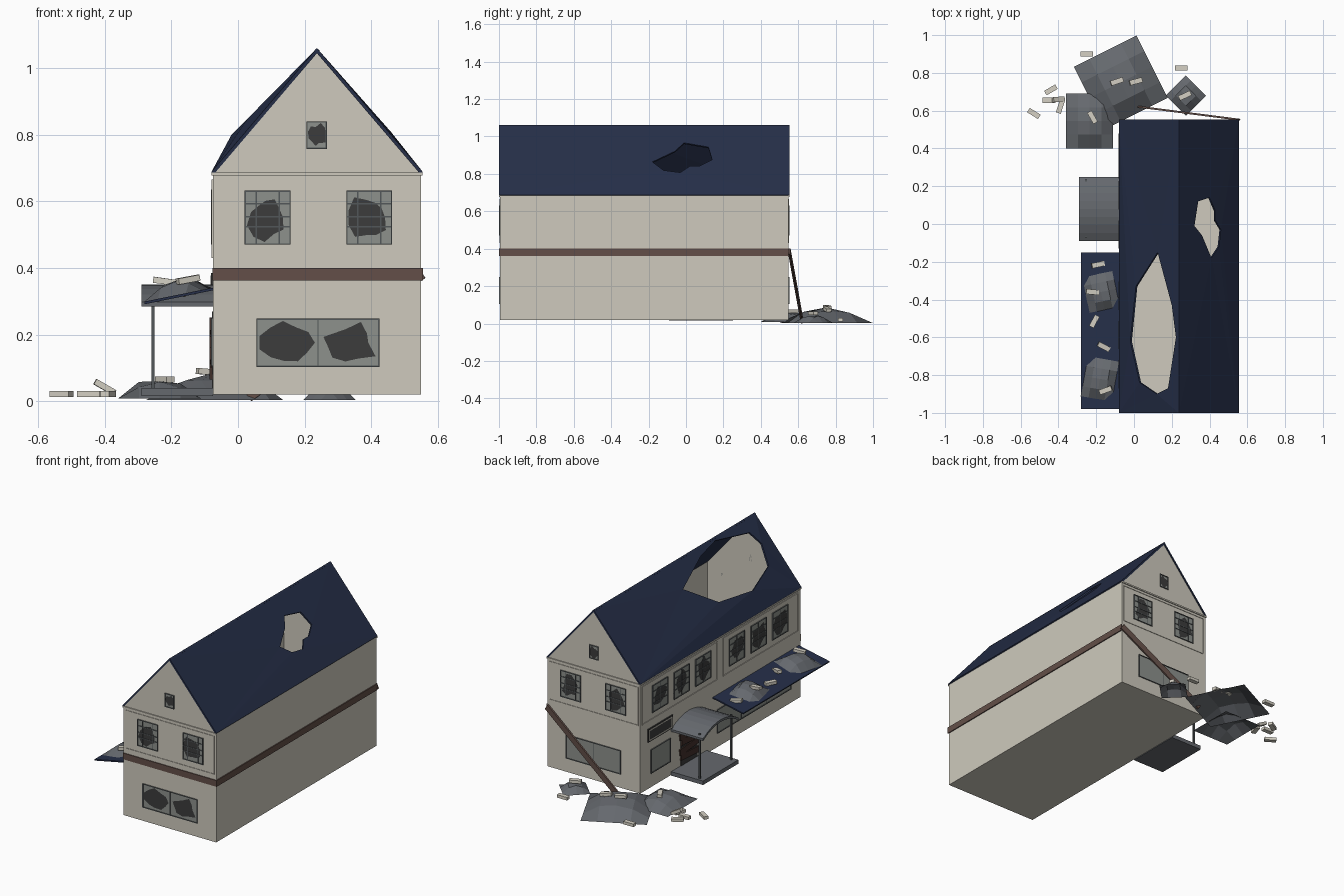
import bpy, bmesh, math, random
from mathutils import Matrix, Vector

if "Cube" in bpy.data.objects:
    bpy.data.objects.remove(bpy.data.objects["Cube"])

random.seed(4)

def mat(name, r, g, b):
    m = bpy.data.materials.new(name)
    m.diffuse_color = (r, g, b, 1)
    m.use_nodes = True
    m.node_tree.nodes["Principled BSDF"].inputs["Base Color"].default_value = m.diffuse_color
    return m

WALL = mat("cream plaster", .62, .59, .51)
NAVY = mat("navy slate", .019, .028, .065)
BROWN = mat("brown timber", .125, .078, .065)
DOOR = mat("dark door wood", .055, .03, .024)
GREY = mat("grey rubble", .13, .14, .155)
FRAME = mat("window frame grey", .085, .095, .1)
GLASS = mat("pale glass", .27, .285, .265)
DARK = mat("broken dark", .045, .045, .045)
BRICK = mat("pale brick", .66, .63, .55)

X0, X1, Y0, Y1 = -.075, .55, -.995, .548
ZB, ZE, XR, ZR = .02, .685, .237, 1.06
parts = {}

def part(name, material):
    return parts.setdefault(name, (bmesh.new(), material))[0]

def box(name, material, size, loc, rot=Matrix.Identity(4)):
    m = Matrix.Translation(loc) @ rot @ Matrix.Diagonal((*size, 1))
    bmesh.ops.create_cube(part(name, material), size=1, matrix=m)

# map a flat point (u along wall, z, depth outward) to each wall
WALLS = {
    "front": lambda u, z, d: Vector((u, Y0 - d, z)),
    "back": lambda u, z, d: Vector((u, Y1 + d, z)),
    "left": lambda u, z, d: Vector((X0 - d, u, z)),
    "right": lambda u, z, d: Vector((X1 + d, u, z)),
}

def plate(name, material, wall, u0, u1, z0, z1, d):
    a, b = WALLS[wall](u0, z0, 0), WALLS[wall](u1, z1, d)
    box(name, material, [abs(b[i] - a[i]) for i in range(3)], (a + b) / 2)

def border(name, material, wall, u0, u1, z0, z1, t, d):
    plate(name, material, wall, u0, u1, z0, z0 + t, d)
    plate(name, material, wall, u0, u1, z1 - t, z1, d)
    plate(name, material, wall, u0, u0 + t, z0, z1, d)
    plate(name, material, wall, u1 - t, u1, z0, z1, d)

def shard(wall, u0, u1, z0, z1, d):
    bm = part(wall + "_broken_panes", DARK)
    n, vs = 11, []
    for i in range(n):
        a = math.tau * i / n
        r = random.uniform(.62, 1.15)
        u = max(-1, min(1, r * math.cos(a)))
        z = max(-1, min(1, r * math.sin(a)))
        vs.append(bm.verts.new(WALLS[wall]((u0 + u1) / 2 + u * (u1 - u0) * .45,
                                           (z0 + z1) / 2 + z * (z1 - z0) * .45, d)))
    bm.faces.new(vs)

def window(wall, u0, u1, z0, z1, rows=(), cols=(), broken=True, split=1):
    plate(wall + "_glass", GLASS, wall, u0, u1, z0, z1, .002)
    w = (u1 - u0) / split
    if broken:
        for i in range(split):
            shard(wall, u0 + i * w, u0 + (i + 1) * w, z0, z1, .003)
    fr = wall + "_window_frames"
    border(fr, FRAME, wall, u0, u1, z0, z1, .004, .006)
    for r in rows:
        z = z0 + (z1 - z0) * r
        plate(fr, FRAME, wall, u0, u1, z - .0025, z + .0025, .005)
    for c in cols:
        u = u0 + (u1 - u0) * c
        plate(fr, FRAME, wall, u - .002, u + .002, z0, z1, .0045)

# hollow house shell: floor, side walls and gable ends
bm = part("house_walls", WALL)
outline = [(X0, ZB), (X1, ZB), (X1, ZE), (XR, ZR - .012), (X0, ZE)]
f = [bm.verts.new((x, Y0, z)) for x, z in outline]
b = [bm.verts.new((x, Y1, z)) for x, z in outline]
bm.faces.new(f)
bm.faces.new(b[::-1])
for i, j in ((1, 0), (2, 1), (0, 4)):
    bm.faces.new((f[i], f[j], b[j], b[i]))

# roof slopes with torn holes, edges of the holes lifted a little
def slope(name, xe, hole, lift):
    bm = part(name, NAVY)
    edges = []
    rect = [(xe, -1), (XR, -1), (XR, .553), (xe, .553)]
    loops = [[bm.verts.new((x, y, 0)) for x, y in pts] for pts in (rect, hole)]
    for vs in loops:
        edges += [bm.edges.new((vs[i - 1], vs[i])) for i in range(len(vs))]
    bmesh.ops.triangle_fill(bm, edges=edges, use_beauty=True, normal=(0, 0, 1))
    bm.normal_update()
    for fc in bm.faces:
        if fc.normal.z < 0:
            fc.normal_flip()
    for v in bm.verts:
        t = (v.co.x - xe) / (XR - xe)
        v.co.z = .688 + t * (ZR - .688) + (lift * (1 - t) if v in loops[1] else 0)

slope("roof_left", -.08, [(.125, -.15), (.2, -.43), (.222, -.6), (.18, -.87), (.12, -.9),
                          (.03, -.84), (-.02, -.62), (.01, -.33)], .05)
slope("roof_right", .555, [(.34, .12), (.40, .14), (.43, .07), (.43, .02), (.46, -.03),
                           (.45, -.12), (.41, -.18), (.36, -.06), (.32, -.01)], .012)

# windows of the two gable ends, cornice and wall panels
for w in ("front", "back"):
    for u in (.02, .325):
        window(w, u, u + .138, .47, .632, rows=(.33, .52, .76), cols=(.25, .75))
    window(w, .205, .267, .757, .84)
    window(w, .055, .425, .103, .248, broken=(w == "front"), split=2, cols=(.5,))
    plate(w + "_cornice", WALL, w, X0 - .004, X1 + .004, .677, .686, .006)
    border(w + "_panel", WALL, w, -.062, .537, .43, .665, .004, .003)

# left wall: two bays of three windows, shop windows, cornice
for a, panel in ((.435, (-.19, .53)), (-.305, (-.97, -.25))):
    border("left_panel", WALL, "left", *panel, .43, .665, .005, .004)
    for i in range(3):
        u = a - .208 * i
        window("left", u - .15, u, .47, .635, rows=(.33, .52, .76), cols=(.5,))
window("left", .26, .45, .105, .25, broken=False)
window("left", -.9, -.19, .105, .25, broken=False, split=3, cols=(.33, .67))
plate("left_cornice", WALL, "left", Y0, Y1, .677, .686, .005)

# sign board, blank with a pale border
plate("sign_board", DARK, "left", .24, .48, .305, .385, .006)
border("sign_border", BRICK, "left", .25, .47, .312, .378, .006, .008)

# door boarded up with crooked planks
plate("door_opening", DARK, "left", .0, .16, .04, .27, .003)
for z, r, w in ((.09, 4, .17), (.135, -5, .19), (.18, 3, .16), (.225, -4, .19)):
    box("door_planks", DOOR, (.008, w, .038), (X0 - .006, .08, z),
        Matrix.Rotation(math.radians(r), 4, 'X'))

# timber band on the front and right, fallen band leaning on the back
plate("front_band", BROWN, "front", X0 - .002, X1 + .006, .362, .4, .005)
plate("right_band", BROWN, "right", -1, .55, .362, .4, .006)
p, q = Vector((.552, .553, .385)), Vector((.03, .62, .015))
rot = (q - p).to_track_quat('X', 'Z').to_matrix().to_4x4()
box("fallen_band", BROWN, ((q - p).length, .01, .036), (p + q) / 2, rot)

# shop awning sloping outwards
box("awning", NAVY, (.21, .83, .008), (-.178, -.565, .316), Matrix.Rotation(-.2, 4, 'Y'))

# porch: slab, posts and arched canopy
box("porch_slab", GREY, (.215, .34, .024), (-.1825, .08, .028))
for y in (-.07, .23):
    box("porch_posts", FRAME, (.01, .01, .28), (-.255, y, .175))
bm = part("porch_canopy", GREY)
rings = []
for i in range(9):
    t = i / 4 - 1
    y, z = .08 + .17 * t, .298 + .052 * (1 - t * t)
    rings.append([bm.verts.new(c) for c in ((-.29, y, z), (X0, y, z),
                                            (X0, y, z - .014), (-.29, y, z - .014))])
for r, s in zip(rings, rings[1:]):
    for k in range(4):
        bm.faces.new((r[k], r[k - 1], s[k - 1], s[k]))
bm.faces.new(rings[0])
bm.faces.new(rings[-1][::-1])
bmesh.ops.recalc_face_normals(bm, faces=bm.faces)

# crumpled rubble sheets
def mound(name, cx, cy, sx, sy, deg, base, h, tilt=0):
    bm = part(name, GREY)
    g = bmesh.ops.create_grid(bm, x_segments=4, y_segments=4, size=.5)
    rot = Matrix.Rotation(math.radians(deg), 3, 'Z')
    for v in g["verts"]:
        x, y = v.co.x * 2, v.co.y * 2
        k = max(0, 1 - x * x) * max(0, 1 - y * y)
        z = h * min(1, k * 1.25) * random.uniform(.75, 1)
        o = rot @ Vector((v.co.x * sx, v.co.y * sy, 0))
        v.co = (cx + o.x, cy + o.y, base + z + tilt * o.x)

mound("rubble_heap_large", -.07, .75, .37, .37, 26.6, .003, .085)
mound("rubble_heap_left", -.235, .545, .25, .29, 0, .008, .055)
mound("rubble_heap_small", .275, .68, .15, .15, 45, .003, .045)
mound("awning_rubble_back", -.175, -.36, .17, .2, 12, .318, .05, .2)
mound("awning_rubble_front", -.18, -.82, .17, .22, -10, .318, .05, .2)

# scattered bricks: x, y, z, turn, tilt
for x, y, z, turn, tilt in (
        (-.25, .9, .02, 0, 0), (-.44, .71, .022, 30, 0), (-.45, .655, .022, 0, 0),
        (-.53, .585, .022, -32, 0), (-.39, .62, .022, 72, 0), (-.40, .66, .042, 5, 30),
        (-.22, .565, .065, -60, 0), (-.09, .755, .088, 18, 5), (.01, .755, .075, 15, 10),
        (.25, .825, .02, 0, 0), (.27, .68, .055, 25, 0), (-.19, -.215, .328, 12, 10),
        (-.22, -.36, .36, -5, 8), (-.21, -.515, .326, 62, 0), (-.16, -.65, .335, -28, 10),
        (-.15, -.88, .365, 20, -10)):
    box("bricks", BRICK, (.068, .027, .018), (x, y, z),
        Matrix.Rotation(math.radians(turn), 4, 'Z') @ Matrix.Rotation(math.radians(tilt), 4, 'Y'))

for name, (bm, material) in parts.items():
    me = bpy.data.meshes.new(name)
    bm.to_mesh(me)
    bm.free()
    me.materials.append(material)
    ob = bpy.data.objects.new(name, me)
    bpy.context.collection.objects.link(ob)
    if name.startswith("roof"):
        s = ob.modifiers.new("thickness", 'SOLIDIFY')
        s.thickness, s.offset = .01, -1
